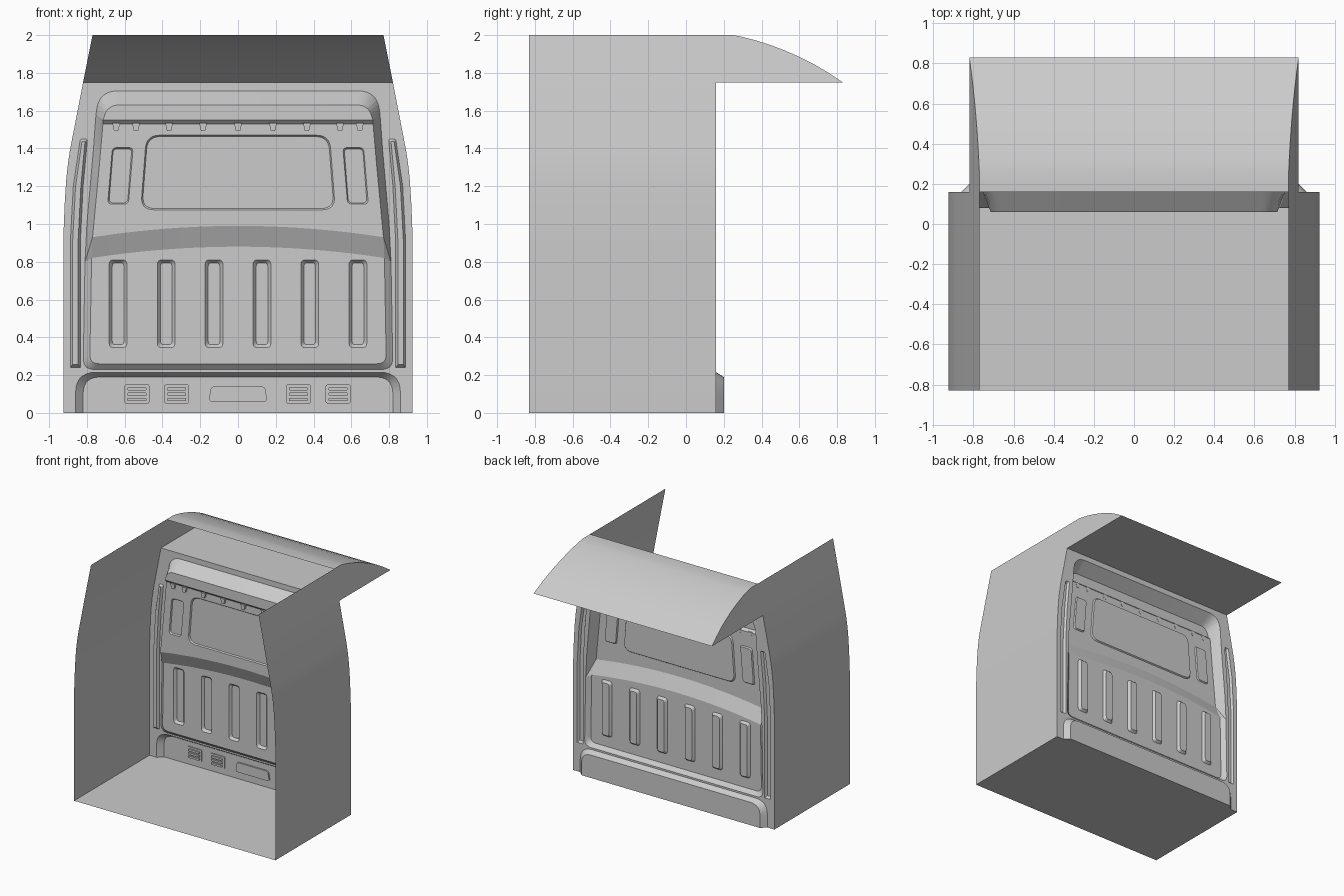
import bpy, math
from mathutils import Vector
from mathutils.geometry import delaunay_2d_cdt

if "Cube" in bpy.data.objects:
    bpy.data.objects.remove(bpy.data.objects["Cube"])

FRONT, BACK = -0.83, 0.16
WALL = [(0.925, 0), (0.925, 0.9), (0.922, 1.0), (0.917, 1.12), (0.909, 1.24),
        (0.899, 1.33), (0.888, 1.40), (0.82, 1.75)]
ROOF = [(0.83, 1.75), (0.76, 1.797), (0.68, 1.845), (0.60, 1.885), (0.52, 1.92),
        (0.44, 1.95), (0.36, 1.975), (0.30, 1.99), (0.25, 2.0)]


def make(name, verts, faces, angle=25):
    me = bpy.data.meshes.new(name)
    me.from_pydata(verts, [], faces)
    me.update()
    ob = bpy.data.objects.new(name, me)
    bpy.context.collection.objects.link(ob)
    bpy.ops.object.select_all(action='DESELECT')
    ob.select_set(True)
    bpy.context.view_layer.objects.active = ob
    bpy.ops.object.shade_smooth_by_angle(angle=math.radians(angle))
    return ob


def rounded(pts, n=7):
    """Round every point (x, z, radius) of a closed outline."""
    out = []
    for i, p in enumerate(pts):
        c = Vector(p[:2])
        r = p[2] if len(p) > 2 else 0
        if not r:
            out.append(c)
            continue
        a = Vector(pts[i - 1][:2]) - c
        b = Vector(pts[(i + 1) % len(pts)][:2]) - c
        a, b = c + a.normalized() * r, c + b.normalized() * r
        for k in range(n + 1):
            t = k / n
            out.append(a * (1 - t) ** 2 + c * (2 * t * (1 - t)) + b * t * t)
    return out


def mirrored(half):
    return half + [(-p[0],) + tuple(p[1:]) for p in reversed(half)]


def quad(x0, x1, z0, z1, r, lean=0, taper=0):
    return rounded([(x0, z0, r), (x1, z0, r), (x1 + lean - taper, z1, r), (x0 + lean + taper, z1, r)])


def inset(loop, d):
    xs, zs = [p.x for p in loop], [p.y for p in loop]
    cx, cz = (min(xs) + max(xs)) / 2, (min(zs) + max(zs)) / 2
    sx, sz = 1 - 2 * d / (max(xs) - min(xs)), 1 - 2 * d / (max(zs) - min(zs))
    return [Vector((cx + (p.x - cx) * sx, cz + (p.y - cz) * sz)) for p in loop]


def flip(loop):
    return [Vector((-p.x, p.y)) for p in loop]


def slab(name, loop, y0, y1):
    n = len(loop)
    v = [(p[0], y0, p[1]) for p in loop] + [(p[0], y1, p[1]) for p in loop]
    f = [list(range(n)), list(range(2 * n - 1, n - 1, -1))]
    f += [[i, i + n, (i + 1) % n + n, (i + 1) % n] for i in range(n)]
    return make(name, v, f)


# Pressed bulkhead: contour lines at given depths, triangulated as one sheet
pts, depth, edges = [], [], []


def contour(loop, y, closed=True):
    s = len(pts)
    for p in loop:
        pts.append(Vector(p[:2]))
        depth.append(y(p[0], p[1]) if callable(y) else y)
    n = len(loop)
    edges.extend((s + i, s + (i + 1) % n) for i in range(n if closed else n - 1))


def panel_depth(x, z):
    return 0.13 if z < 0.9 else 0.08 if z < 1.54 else 0.06


# Outer edge and lower step
contour(mirrored([(0.82, 0), (0.86, 0)] + WALL),
        lambda x, z: 0.2 if z == 0 and abs(x) < 0.83 else BACK)
step = rounded(mirrored([(0.86, 0), (0.86, 0.215, 0.11)]))
contour(step, BACK, False)
contour(rounded(mirrored([(0.82, 0), (0.82, 0.19, 0.09)])), 0.2, False)

# Main recess rim and floor
contour(rounded(mirrored([(0.82, 0.23, 0.06), (0.81, 0.8), (0.80, 1.0), (0.765, 1.4),
                          (0.752, 1.58), (0.735, 1.705, 0.1)])), BACK)
contour(rounded(mirrored([(0.785, 0.26, 0.05), (0.775, 0.82), (0.77, 0.93), (0.735, 1.3),
                          (0.715, 1.53), (0.714, 1.55), (0.69, 1.63, 0.06)])), panel_depth)

# Arched shoulder and top ledge
for half, z, y in ((0.77, 0.99, 0.08), (0.775, 0.88, 0.13)):
    contour([(half * k / 12, z - 0.06 * (k / 12) ** 2) for k in range(-12, 13)], y, False)
contour([(-0.715, 1.53), (0.715, 1.53)], 0.08, False)
contour([(-0.714, 1.55), (0.714, 1.55)], 0.06, False)

# Upright ribs
for cx in (0.127, 0.38, 0.635):
    rib = quad(cx - 0.047, cx + 0.047, 0.345, 0.81, 0.025)
    for r in (rib, flip(rib)):
        contour(r, 0.13)
        contour(inset(r, 0.016), 0.15)

# Window and slanted side panels
window = quad(-0.515, 0.515, 1.075, 1.47, 0.07, taper=0.03)
side_panel = quad(0.58, 0.69, 1.105, 1.405, 0.025, lean=-0.025)
for loop in (window, side_panel, flip(side_panel)):
    contour(loop, 0.08)
    contour(inset(loop, 0.007), 0.09)

# Side channels
channel = rounded([(0.835, 0.2, 0.02), (0.888, 0.2, 0.02), (0.888, 0.9), (0.872, 1.2),
                   (0.835, 1.45, 0.012), (0.797, 1.45, 0.012), (0.82, 1.2), (0.835, 0.9)])
groove = rounded([(0.847, 0.215, 0.012), (0.876, 0.215, 0.012), (0.876, 0.9), (0.86, 1.2),
                  (0.826, 1.438, 0.006), (0.81, 1.438, 0.006), (0.832, 1.2), (0.847, 0.9)])
step_top = 0.24
for loop, y in ((channel, BACK), (groove, 0.142)):
    loop = [Vector((p.x, max(p.y, step_top if y == BACK else step_top + 0.015))) for p in loop]
    contour(loop, y)
    contour(flip(loop), y)

res = delaunay_2d_cdt(pts, edges, [], 1, 1e-5)
verts = [(p.x, depth[o[0]] if o else BACK, p.y) for p, o in zip(res[0], res[3])]
make("bulkhead", verts, res[2], 20)

# Hooks under the ledge
for i, cx in enumerate((-0.645, -0.54, -0.365, -0.185, 0, 0.185, 0.365, 0.54, 0.645)):
    slab(f"hook_{i}", rounded([(cx - 0.012, 1.492, 0.008), (cx + 0.012, 1.492, 0.008),
                               (cx + 0.02, 1.535), (cx - 0.02, 1.535)], 3), 0.062, 0.082)

# Louvred vents and pull handle on the lower step
for i, cx in enumerate((-0.535, -0.325, 0.32, 0.53)):
    slab(f"vent_{i}", quad(cx - 0.066, cx + 0.066, 0.05, 0.15, 0.012), 0.192, 0.2)
    for k in range(3):
        z = 0.063 + 0.028 * k
        slab(f"vent_{i}_slat_{k}", quad(cx - 0.05, cx + 0.05, z, z + 0.016, 0.005), 0.18, 0.195)
slab("handle", quad(-0.155, 0.155, 0.06, 0.14, 0.02, taper=0.012), 0.188, 0.2)

# Side walls, reaching out to the spoiler curve at the top
for side, name in ((1, "right_wall"), (-1, "left_wall")):
    rows = [(x, BACK, z) for x, z in WALL]
    rows += [(0.82 - 0.05 * (z - 1.75) / 0.25, y, z) for y, z in ROOF]
    v = []
    for x, y, z in rows:
        v += [(side * x, FRONT, z), (side * x, y, z)]
    f = [[2 * i, 2 * i + 1, 2 * i + 3, 2 * i + 2] for i in range(len(rows) - 1)
         if i != len(WALL) - 1]
    make(name, v, [q[::side] for q in f])

# Curved roof spoiler with flat underside
v = []
for y, z in ROOF + [(BACK, 2.0)]:
    x = 0.82 - 0.05 * (z - 1.75) / 0.25
    v += [(-x, y, z), (x, y, z)]
make("spoiler_top", v, [[2 * i, 2 * i + 1, 2 * i + 3, 2 * i + 2] for i in range(len(ROOF))])
make("spoiler_underside", [(-0.82, BACK, 1.75), (-0.82, 0.83, 1.75), (0.82, 0.83, 1.75), (0.82, BACK, 1.75)],
     [(0, 1, 2, 3)])

# Floor
make("floor", [(-0.925, FRONT, 0), (0.925, FRONT, 0), (0.925, BACK, 0), (0.86, BACK, 0),
               (0.82, 0.2, 0), (-0.82, 0.2, 0), (-0.86, BACK, 0), (-0.925, BACK, 0)],
     [range(8)])
